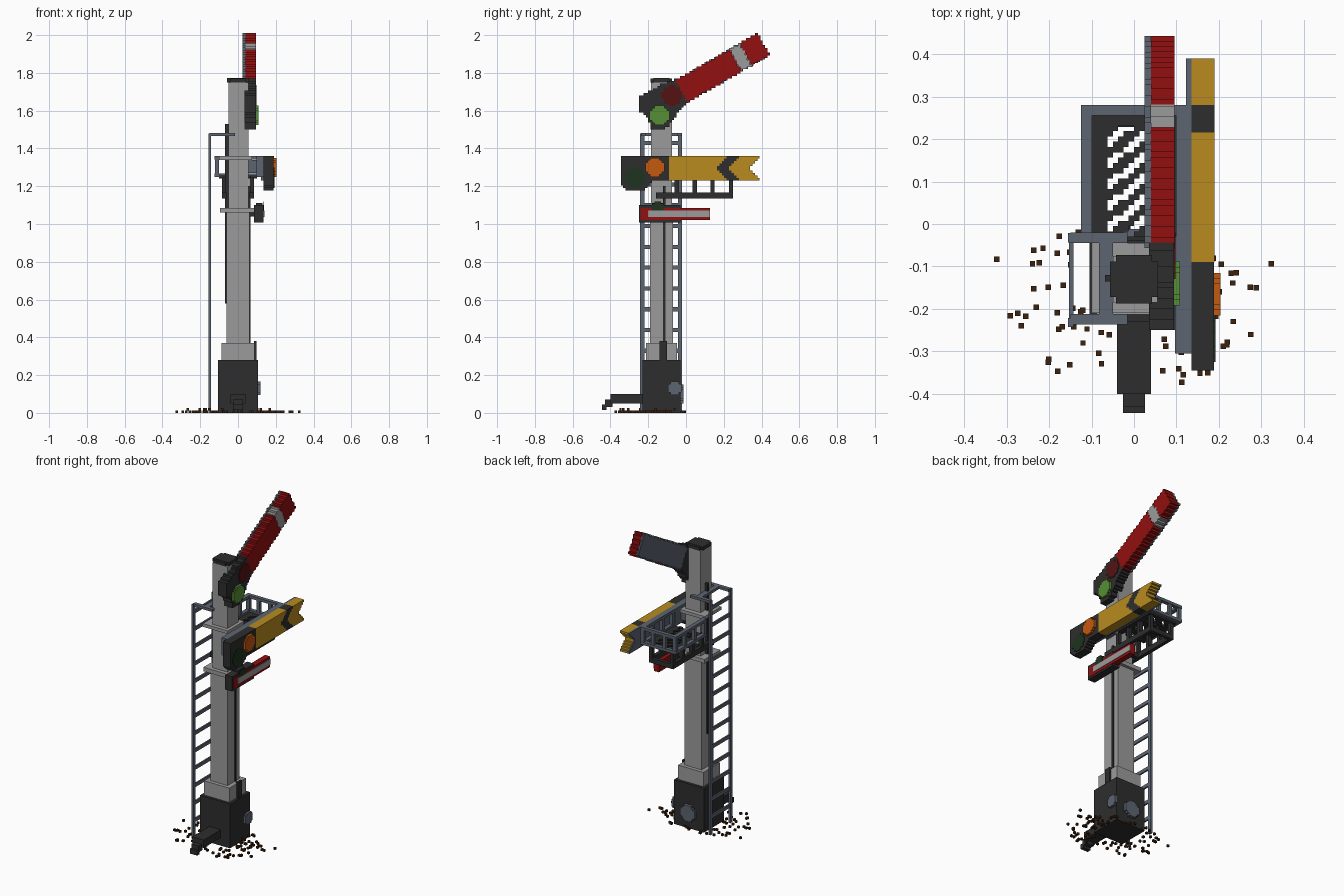
import bpy, bmesh, math, random

cube = bpy.data.objects.get("Cube")
if cube:
    bpy.data.objects.remove(cube, do_unlink=True)


def material(name, r, g, b):
    m = bpy.data.materials.new(name)
    m.use_nodes = True
    m.diffuse_color = (r, g, b, 1)
    m.node_tree.nodes["Principled BSDF"].inputs["Base Color"].default_value = (r, g, b, 1)
    return m


DARK = material("charcoal iron", 0.027, 0.027, 0.028)
GREY = material("light grey", 0.33, 0.33, 0.33)
STEEL = material("blue grey steel", 0.109, 0.130, 0.165)
RED = material("signal red", 0.29, 0.005, 0.005)
YELLOW = material("signal yellow", 0.48, 0.26, 0.014)
GREEN = material("green lens", 0.093, 0.275, 0.037)
ORANGE = material("orange lens", 0.55, 0.10, 0.005)
DIM_RED = material("dim red lens", 0.09, 0.006, 0.006)
DIM_GREEN = material("dim green lens", 0.013, 0.032, 0.014)
BROWN = material("brown gravel", 0.045, 0.016, 0.004)
STEP = 0.0127


def finish(name, bm, mat):
    bmesh.ops.recalc_face_normals(bm, faces=bm.faces)
    mesh = bpy.data.meshes.new(name)
    bm.to_mesh(mesh)
    bm.free()
    mesh.materials.append(mat)
    ob = bpy.data.objects.new(name, mesh)
    bpy.context.collection.objects.link(ob)
    return ob


def boxes(name, mat, *spans):
    """One object from boxes given as (x0, x1, y0, y1, z0, z1)."""
    bm = bmesh.new()
    for x0, x1, y0, y1, z0, z1 in spans:
        verts = bmesh.ops.create_cube(bm, size=1)["verts"]
        bmesh.ops.scale(bm, vec=(x1 - x0, y1 - y0, z1 - z0), verts=verts)
        bmesh.ops.translate(bm, vec=((x0 + x1) / 2, (y0 + y1) / 2, (z0 + z1) / 2), verts=verts)
    return finish(name, bm, mat)


def stepped(name, mat, inside, u, v, w, place):
    """Plate of square cells wherever inside(u, v) holds, thick from w[0] to w[1]."""
    bm = bmesh.new()
    nu, nv = (max(1, round((r[1] - r[0]) / STEP)) for r in (u, v))
    du, dv = (u[1] - u[0]) / nu, (v[1] - v[0]) / nv
    grid = {}

    def vert(i, j):
        if (i, j) not in grid:
            grid[i, j] = bm.verts.new(place(u[0] + i * du, v[0] + j * dv, w[0]))
        return grid[i, j]

    for i in range(nu):
        for j in range(nv):
            if inside(u[0] + (i + .5) * du, v[0] + (j + .5) * dv):
                bm.faces.new([vert(i, j), vert(i + 1, j), vert(i + 1, j + 1), vert(i, j + 1)])
    geo = bmesh.ops.extrude_face_region(bm, geom=bm.faces[:], use_keep_orig=True)["geom"]
    a, b = place(0, 0, w[0]), place(0, 0, w[1])
    bmesh.ops.translate(bm, vec=[q - p for p, q in zip(a, b)],
                        verts=[g for g in geo if isinstance(g, bmesh.types.BMVert)])
    bmesh.ops.recalc_face_normals(bm, faces=bm.faces)
    bmesh.ops.dissolve_limit(bm, angle_limit=0.01, verts=bm.verts, edges=bm.edges)
    return finish(name, bm, mat)


def side_plate(name, mat, pts, x0, x1):
    """Stepped plate facing +x with its outline given as (y, z) points."""
    def inside(y, z):
        hit = False
        for (ya, za), (yb, zb) in zip(pts, pts[1:] + pts[:1]):
            if (za > z) != (zb > z) and y < ya + (z - za) * (yb - ya) / (zb - za):
                hit = not hit
        return hit
    ys, zs = zip(*pts)
    return stepped(name, mat, inside, (min(ys), max(ys)), (min(zs), max(zs)), (x0, x1),
                   lambda y, z, x: (x, y, z))


def lens(name, mat, y, z, r, x0, x1):
    ring = [(y + r * math.cos(k * math.pi / 8), z + r * math.sin(k * math.pi / 8)) for k in range(16)]
    side_plate(name, mat, ring, x0, x1)


# Post, base and clamps
boxes("base", DARK, (-.105, .105, -.23, -.03, 0, .28))
boxes("base_collar", GREY, (-.088, .088, -.213, -.047, .28, .37))
boxes("lower_post", GREY, (-.06, .06, -.19, -.07, .37, 1.08))
boxes("upper_post", GREY, (-.05, .055, -.185, -.075, 1.08, 1.75))
boxes("post_cap", DARK, (-.057, .057, -.172, -.088, 1.75, 1.772),
      (-.042, .042, -.187, -.073, 1.75, 1.77))
boxes("post_clamps", GREY, (-.095, .085, -.21, -.05, 1.06, 1.085),
      (-.1, .075, -.21, -.045, 1.34, 1.36))
boxes("pull_rods", DARK, (.055, .067, -.121, -.109, .37, 1.2),
      (-.068, -.05, -.135, -.12, .58, 1.53), (.085, .098, -.14, -.1, .2, .38))
boxes("foot_duct", DARK, (-.04, .04, -.4, -.23, .05, .1), (-.026, .026, -.43, -.39, .03, .07),
      (-.026, .026, -.445, -.42, .015, .045))

# Round covers on two sides of the base
lens("side_cover", STEEL, -.06, .13, .035, .105, .12)
stepped("rear_cover", STEEL, lambda x, z: math.hypot(x, z - .1) < .05,
        (-.05, .05), (.05, .15), (-.03, -.012), lambda x, z, y: (x, y, z))

# Ladder
boxes("ladder_stiles", STEEL, *[(-.155, -.142, y, y + .022, 0, 1.48) for y in (-.243, -.043)])
boxes("ladder_rungs", STEEL,
      *[(-.153, -.143, -.225, -.04, .11 * k - .012, .11 * k + .01) for k in range(1, 14)])
boxes("ladder_top", STEEL, (-.15, -.015, -.237, -.212, 1.466, 1.482),
      (-.15, -.015, -.045, -.02, 1.466, 1.482), (-.083, -.05, -.237, -.02, 1.466, 1.482))

# Platform: grating, hanging frame and railing
stepped("platform_grating", DARK,
        lambda x, y: abs(x) > .06 or y > .235 or (y - .8 * x) % .05 < .028,
        (-.1, .1), (-.03, .256), (1.24, 1.256), lambda x, y, z: (x, y, z))
frame = []
for s in (-1, 1):
    x0, x1 = sorted((s * .062, s * .085))
    frame.append((x0, x1, -.16, .25, 1.135, 1.168))
    frame += [(x0, x1, y, y + .022, 1.16, 1.245) for y in (-.06, .035, .13, .228)]
frame += [(-.08, .08, y, y + .022, 1.135, 1.165) for y in (-.06, .228)]
boxes("platform_frame", DARK, *frame)
rails = []
for z in (1.25, 1.342):
    rails += [(s - .013, s + .013, -.03, .28, z, z + .018) for s in (-.112, .112)]
    rails.append((-.125, .125, .256, .28, z, z + .018))
rails += [(s - .011, s + .011, y, y + .02, 1.25, 1.35)
          for s in (-.112, .112) for y in (-.03, .07, .165, .258)]
rails += [(x, x + .02, .258, .278, 1.25, 1.35) for x in (-.05, .03)]
boxes("platform_railing", STEEL, *rails)

# Upper red arm, raised by 30 degrees
C, S = math.cos(math.pi / 6), math.sin(math.pi / 6)


def raised(s0, s1, half=.067):
    return [(-.075 + s * C - t * S, 1.672 + s * S + t * C)
            for s, t in ((s0, -half), (s1, -half), (s1, half), (s0, half))]


side_plate("upper_arm_inner", RED, raised(.06, .388), .04, .095)
side_plate("upper_arm_band", GREY, raised(.388, .45), .04, .095)
side_plate("upper_arm_tip", RED, raised(.45, .56), .04, .095)
side_plate("upper_arm_back", STEEL, raised(.06, .56), .025, .04)
side_plate("upper_arm_head", DARK,
           [(-.25, 1.6), (-.25, 1.67), (-.12, 1.745), (-.045, 1.77), (.025, 1.665),
            (-.03, 1.61), (-.09, 1.52), (-.12, 1.5), (-.18, 1.5), (-.2, 1.56)], .035, .094)
lens("upper_green_lens", GREEN, -.14, 1.575, .052, .094, .108)
lens("upper_red_lens", DIM_RED, -.075, 1.68, .055, .094, .098)

# Middle yellow arm with a fishtail and chevron
def notched(a, b, a_notch, b_notch):
    return [(a, 1.23), (b, 1.23), (b - b_notch, 1.295), (b, 1.36), (a, 1.36), (a - a_notch, 1.295)]


side_plate("middle_arm_inner", YELLOW, notched(-.09, .215, 0, .055), .135, .19)
side_plate("middle_arm_chevron", DARK, notched(.215, .28, .055, .055), .135, .19)
side_plate("middle_arm_tip", YELLOW, notched(.28, .39, .055, .055), .135, .19)
side_plate("middle_arm_back", STEEL, notched(-.09, .39, 0, .055), .123, .135)
side_plate("middle_arm_head", DARK,
           [(-.345, 1.36), (-.09, 1.36), (-.09, 1.23), (-.17, 1.23), (-.22, 1.178),
            (-.31, 1.178), (-.345, 1.215)], .135, .189)
boxes("middle_arm_mount", STEEL, (.097, .135, -.305, -.03, 1.25, 1.36),
      (.055, .1, -.17, -.09, 1.27, 1.34))
lens("middle_orange_lens", ORANGE, -.165, 1.3, .05, .189, .204)
lens("middle_green_lens", DIM_GREEN, -.27, 1.245, .055, .189, .192)

# Small lower arm
boxes("lower_arm_box", DARK, (.085, .134, -.25, -.03, 1.008, 1.1), (.055, .09, -.16, -.1, 1.04, 1.08),
      (.095, .13, -.18, -.12, 1.1, 1.112))
boxes("lower_arm", RED, (.1, .136, -.24, .128, 1.02, 1.086))
boxes("lower_arm_stripe", GREY, (.135, .139, -.2, .128, 1.036, 1.072))
lens("lower_green_lens", DIM_GREEN, -.15, 1.09, .03, .134, .138)

# Scattered gravel around the base
random.seed(7)
gravel = [(-.33, -.317, -.09, -.077, 0, STEP), (.317, .33, -.1, -.087, 0, STEP)]
for k in range(110):
    a, r = random.uniform(0, math.tau), random.uniform(.4, 1)
    x, y = .3 * r * math.cos(a), -.18 + .21 * r * math.sin(a)
    z = STEP if k % 9 == 0 else 0
    gravel.append((x - STEP / 2, x + STEP / 2, y - STEP / 2, y + STEP / 2, z, z + STEP))
boxes("gravel", BROWN, *gravel)
